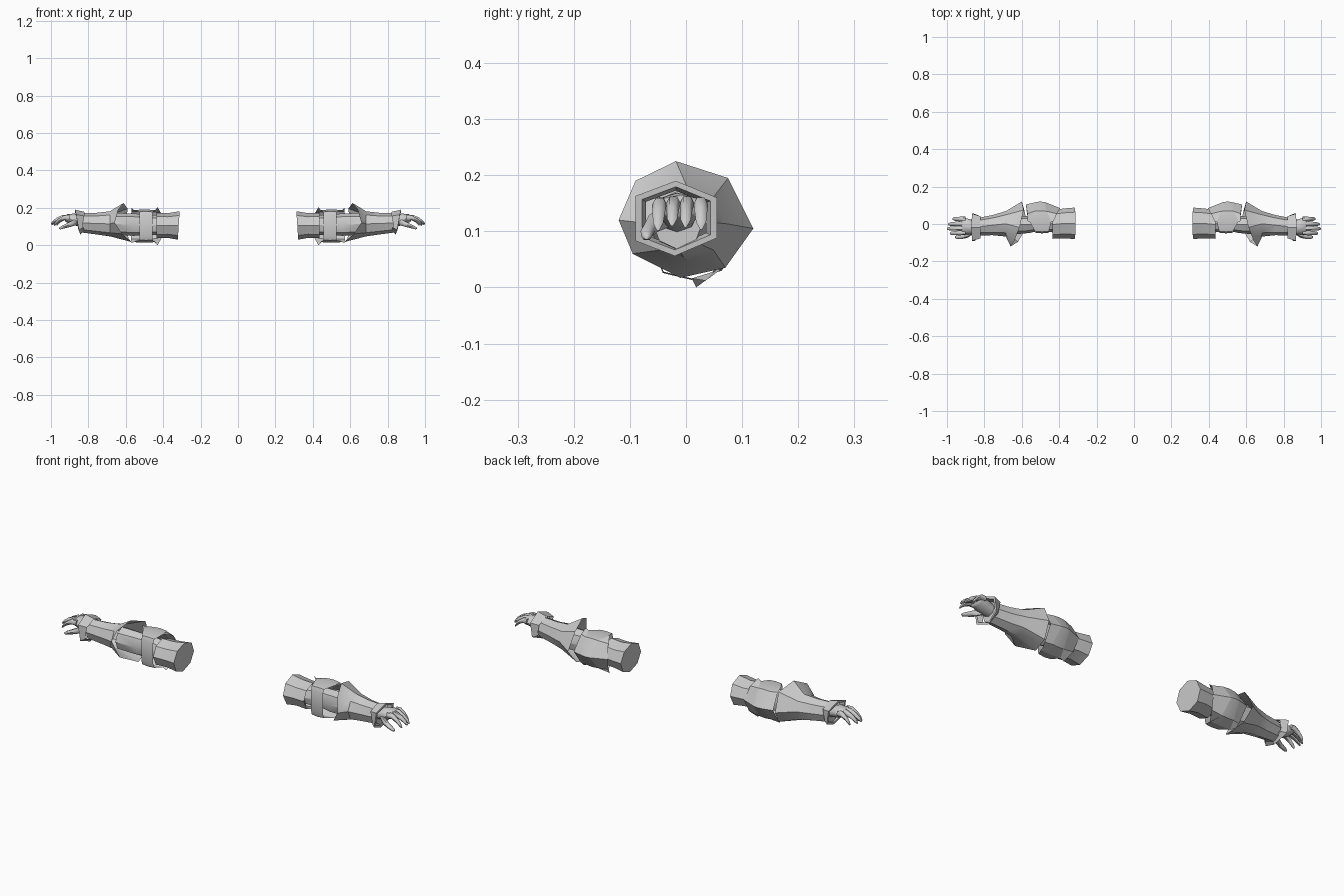
import bpy, bmesh, math
from mathutils import Vector

steel = bpy.data.materials.new("light_grey")
steel.diffuse_color = (0.6, 0.6, 0.6, 1)


def ring(x, cy, cz, ry, rz, n=8, tilt=0.0):
    """Polygon section across the arm; starts at the front and goes over the top."""
    pts = []
    for i in range(n):
        t = 2 * math.pi * i / n
        pts.append((x - tilt * math.sin(t), cy - ry * math.cos(t), cz + rz * math.sin(t)))
    return pts


def loft(name, rings, caps=(False, False), closed=True, angle=35):
    """Skin a row of sections and mirror the part to the other arm."""
    bm = bmesh.new()
    rows = [[bm.verts.new(p) for p in r] for r in rings]
    n = len(rows[0])
    for a, b in zip(rows, rows[1:]):
        for i in range(n if closed else n - 1):
            j = (i + 1) % n
            bm.faces.new((a[i], a[j], b[j], b[i]))
    if caps[0]:
        bm.faces.new(rows[0])
    if caps[1]:
        bm.faces.new(rows[-1])
    bmesh.ops.recalc_face_normals(bm, faces=bm.faces)
    mesh = bpy.data.meshes.new(name)
    bm.to_mesh(mesh)
    bm.free()
    mesh.materials.append(steel)
    ob = bpy.data.objects.new(name, mesh)
    bpy.context.collection.objects.link(ob)
    ob.modifiers.new("other_arm", 'MIRROR').use_mirror_merge = False
    bpy.ops.object.select_all(action='DESELECT')
    ob.select_set(True)
    bpy.context.view_layer.objects.active = ob
    bpy.ops.object.shade_smooth_by_angle(angle=math.radians(angle))
    return ob


def scaled(pts, s, dx=0.0):
    c = sum((Vector(p) for p in pts), Vector()) / len(pts)
    return [(p[0] + dx, c.y + (p[1] - c.y) * s, c.z + (p[2] - c.z) * s) for p in pts]


# Upper arm sleeve, closed at the shoulder end
loft("upper_arm", [
    ring(0.317, 0.004, 0.105, 0.084, 0.076, tilt=0.005),
    ring(0.375, 0.003, 0.105, 0.080, 0.066),
    ring(0.437, -0.003, 0.105, 0.076, 0.068),
    ring(0.425, -0.003, 0.105, 0.055, 0.055)], caps=(True, False))

# Inner arm running through the elbow
loft("inner_arm", [
    ring(0.40, 0.0, 0.107, 0.050, 0.052),
    ring(0.50, 0.010, 0.107, 0.045, 0.055),
    ring(0.56, -0.004, 0.110, 0.044, 0.060),
    ring(0.67, -0.003, 0.113, 0.055, 0.058)], caps=(True, True))

# Elbow guard: centre band that pinches at the front, wide on top and bottom
profile = [(-0.048, 0.160), (-0.040, 0.178), (0.012, 0.188), (0.068, 0.180),
           (0.117, 0.105), (0.062, 0.032), (0.010, 0.016), (-0.040, 0.028), (-0.048, 0.050)]
widths = [0.034, 0.036, 0.058, 0.034, 0.024, 0.034, 0.058, 0.036, 0.034]
centre = [(0.50 - (0.008 if y < 0 else 0), y, z) for y, z in profile]
left = [(p[0] - w, p[1], p[2]) for p, w in zip(centre, widths)]
right = [(p[0] + w, p[1], p[2]) for p, w in zip(centre, widths)]
loft("elbow_guard_centre", [left, scaled(centre, 1.03), right], angle=25)

# Elbow guard: side bands around the back, with pointed corners above and below
upper_edge = [(0.430, 0.015, 0.203), (0.412, 0.055, 0.172), (0.395, 0.085, 0.105),
              (0.408, 0.060, 0.040), (0.430, 0.018, 0.000)]
lower_edge = [(0.568, 0.015, 0.200), (0.570, 0.055, 0.180), (0.578, 0.104, 0.105),
              (0.572, 0.055, 0.032), (0.568, 0.035, 0.012)]
loft("elbow_guard_upper", [left[2:7], upper_edge], closed=False, angle=25)
loft("elbow_guard_lower", [right[2:7], lower_edge], closed=False, angle=25)

# Forearm with a flared, slanted cuff
flare = [(0.660, -0.120, 0.120), (0.640, -0.090, 0.190), (0.612, -0.018, 0.225),
         (0.590, 0.075, 0.195), (0.600, 0.120, 0.105), (0.585, 0.070, 0.035),
         (0.570, -0.010, 0.017), (0.620, -0.095, 0.060)]
loft("forearm", [
    flare,
    ring(0.685, 0.001, 0.114, 0.068, 0.067),
    ring(0.755, -0.006, 0.115, 0.054, 0.058),
    ring(0.840, -0.015, 0.120, 0.046, 0.052)], caps=(False, True))

# Six-sided wrist cuff with a rim
cuff = [(0.865, -0.090, 0.163), (0.872, -0.018, 0.190), (0.865, 0.055, 0.160),
        (0.855, 0.055, 0.088), (0.842, -0.020, 0.056), (0.852, -0.090, 0.083)]
base = [(0.822 + (0.012 if z < 0.1 else 0), y, z) for _, y, z in scaled(cuff, 0.82)]
loft("wrist_cuff", [base, cuff, scaled(cuff, 0.84), scaled(cuff, 0.74, -0.025)], angle=25)

# Palm
loft("palm", [
    ring(0.835, -0.016, 0.128, 0.036, 0.030),
    ring(0.875, -0.016, 0.137, 0.040, 0.032),
    ring(0.915, -0.010, 0.143, 0.046, 0.022),
    ring(0.925, -0.010, 0.142, 0.040, 0.014)], caps=(True, True), angle=60)

# Fingers: curved six-sided tubes (name, y at knuckle, y at tip, tip x, drop)
for name, y0, y1, tip, drop in [
        ("index_finger", -0.046, -0.050, 0.985, 0.008),
        ("middle_finger", -0.021, -0.025, 1.000, 0.000),
        ("ring_finger", 0.003, -0.001, 0.994, 0.002),
        ("little_finger", 0.026, 0.027, 0.970, 0.006)]:
    x0 = 0.900
    steps = [(0.0, 0.148, 0.013), (0.35, 0.150, 0.013), (0.68, 0.137, 0.011),
             (0.9, 0.122, 0.009), (1.0, 0.113, 0.004)]
    loft(name, [ring(x0 + (tip - x0) * t, y0 + (y1 - y0) * t, z - drop * t, r, r * 1.1, 6)
                for t, z, r in steps], caps=(True, True), angle=60)

# Thumb, hanging forward and below the palm
loft("thumb", [
    ring(0.862, -0.038, 0.125, 0.016, 0.020, 6),
    ring(0.890, -0.058, 0.114, 0.016, 0.017, 6),
    ring(0.925, -0.068, 0.101, 0.013, 0.012, 6),
    ring(0.948, -0.070, 0.092, 0.010, 0.009, 6),
    ring(0.957, -0.070, 0.089, 0.004, 0.004, 6)], caps=(True, True), angle=60)
